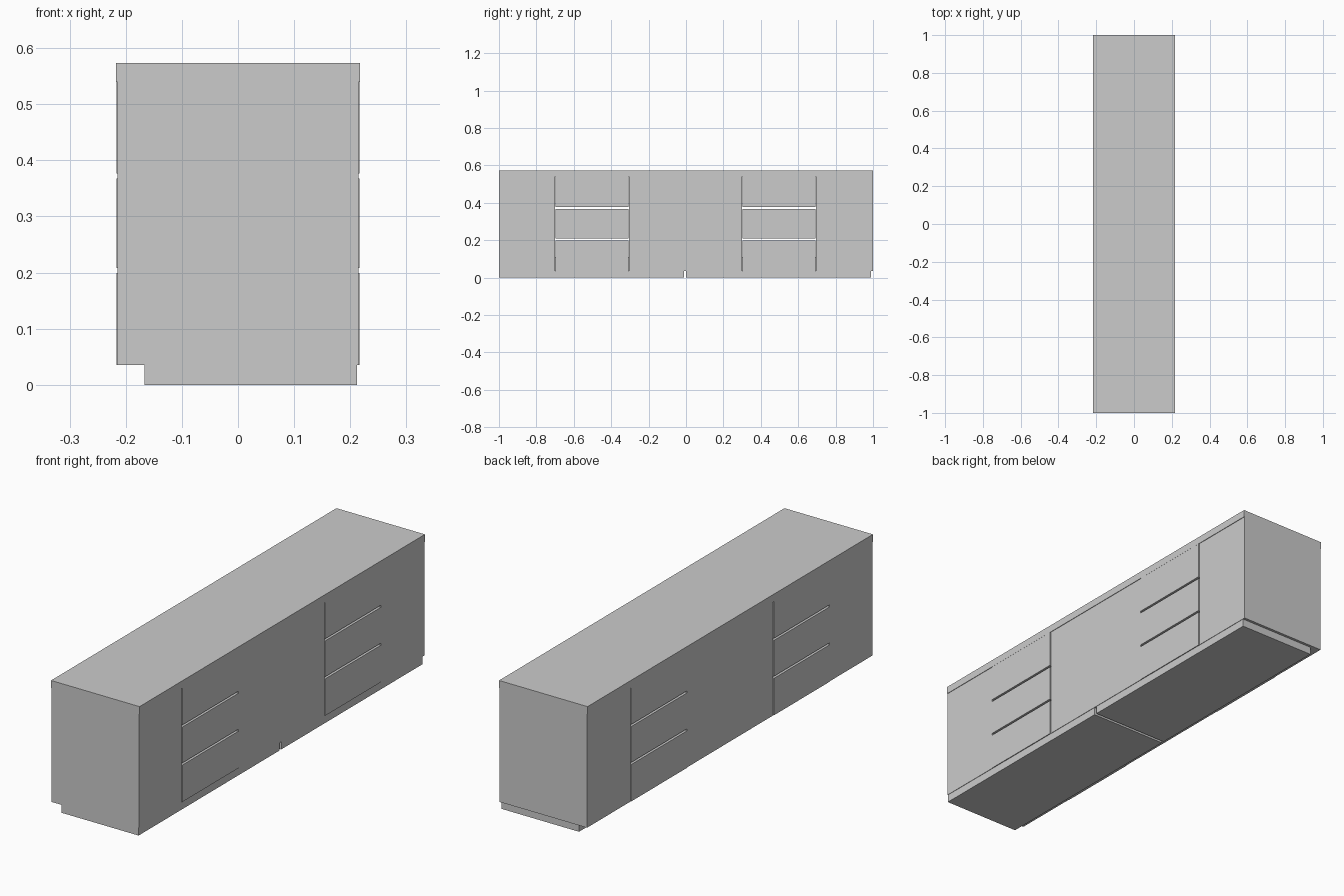
import bpy

if "Cube" in bpy.data.objects:
    bpy.data.objects.remove(bpy.data.objects["Cube"])

BASE, TOP, HEIGHT = 0.035, 0.54, 0.573


def box(name, x, y, z):
    """Axis-aligned box from (min, max) ranges."""
    bpy.ops.mesh.primitive_cube_add(size=1, location=[(a + b) / 2 for a, b in (x, y, z)])
    ob = bpy.context.object
    ob.name = ob.data.name = name
    ob.scale = [b - a for a, b in (x, y, z)]
    bpy.ops.object.transform_apply(location=False, rotation=False, scale=True)
    return ob


# Two identical units placed end to end along y
for unit, y0 in (("front", -1.0), ("rear", 0.0)):
    def span(a, b):
        return (y0 + a, y0 + b)

    # Worktop slab and inset plinth
    box(f"{unit}_worktop", (-0.217, 0.217), span(0, 1), (TOP, HEIGHT))
    box(f"{unit}_plinth", (-0.167, 0.2125), span(0, 0.988), (0, BASE))

    # Cabinet blocks on each side of the drawers
    box(f"{unit}_near_cabinet", (-0.2145, 0.2145), span(0, 0.2995), (BASE, TOP))
    box(f"{unit}_far_cabinet", (-0.2145, 0.2145), span(0.696, 1), (BASE, TOP))

    # Floor board closing the bottom of the thin vertical gaps
    box(f"{unit}_floor_board", (-0.2, 0.2), span(0.29, 0.705), (BASE + 0.003, 0.11))

    # Stack of three drawers, slightly proud, with open slots between
    pitch, slot = (TOP - BASE) / 3, 0.009
    for i in range(3):
        z0 = BASE + i * pitch + (slot / 2 if i > 0 else 0)
        z1 = BASE + (i + 1) * pitch - (slot / 2 if i < 2 else 0)
        box(f"{unit}_drawer_{i + 1}", (-0.2165, 0.2165), span(0.301, 0.693), (z0, z1))
